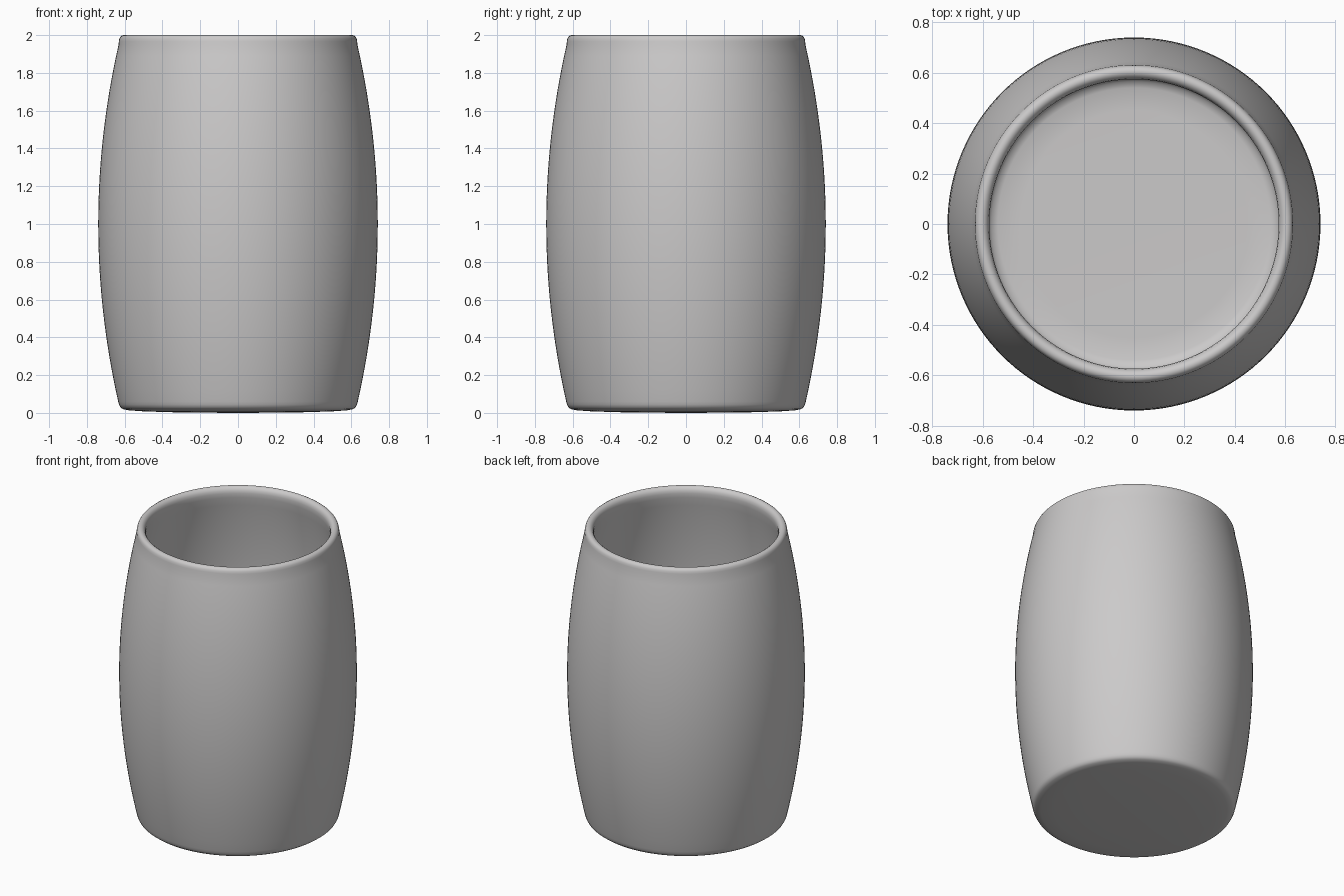
import bpy, math

if "Cube" in bpy.data.objects:
    bpy.data.objects.remove(bpy.data.objects["Cube"])

SEG = 128


def bulge(z):
    # barrel curve: widest at mid height
    return 0.74 - 0.108 * ((z - 1.0) / 0.95) ** 2


# Outer profile: gently domed underside, rounded foot, bulging wall
profile = [(0.0, 0.0), (0.3, 0.002), (0.5, 0.008), (0.58, 0.014),
           (0.61, 0.02), (0.623, 0.03), (0.63, 0.044)]
profile += [(bulge(z), z) for z in [0.06 + 1.89 * i / 32 for i in range(33)]]

# Rounded rim
profile += [(0.631, 1.967), (0.628, 1.982), (0.622, 1.993), (0.612, 1.999),
            (0.603, 2.0), (0.594, 1.998), (0.584, 1.99), (0.577, 1.978),
            (0.574, 1.96)]

# Inner wall, rounded inner corner and floor
profile += [(bulge(z) - 0.06, z) for z in [1.93 - 1.81 * i / 32 for i in range(33)]]
profile += [(0.578, 0.09), (0.565, 0.072), (0.54, 0.062), (0.45, 0.06), (0.0, 0.06)]

# Revolve the profile around z
verts, rings = [], []
for r, z in profile:
    if r == 0.0:
        rings.append([len(verts)] * SEG)
        verts.append((0, 0, z))
    else:
        rings.append(list(range(len(verts), len(verts) + SEG)))
        for k in range(SEG):
            a = 2 * math.pi * k / SEG
            verts.append((r * math.cos(a), r * math.sin(a), z))

faces = []
for lo, hi in zip(rings, rings[1:]):
    for k in range(SEG):
        n = (k + 1) % SEG
        quad = [lo[k], lo[n], hi[n], hi[k]]
        faces.append(list(dict.fromkeys(quad)))

mesh = bpy.data.meshes.new("barrel_cup")
mesh.from_pydata(verts, [], faces)
mesh.polygons.foreach_set("use_smooth", [True] * len(mesh.polygons))

# Single light grey colour
grey = bpy.data.materials.new("light grey")
grey.diffuse_color = (0.6, 0.59, 0.59, 1)
grey.use_nodes = True
grey.node_tree.nodes["Principled BSDF"].inputs["Base Color"].default_value = grey.diffuse_color
mesh.materials.append(grey)

cup = bpy.data.objects.new("barrel_cup", mesh)
bpy.context.collection.objects.link(cup)
mesh.update()
